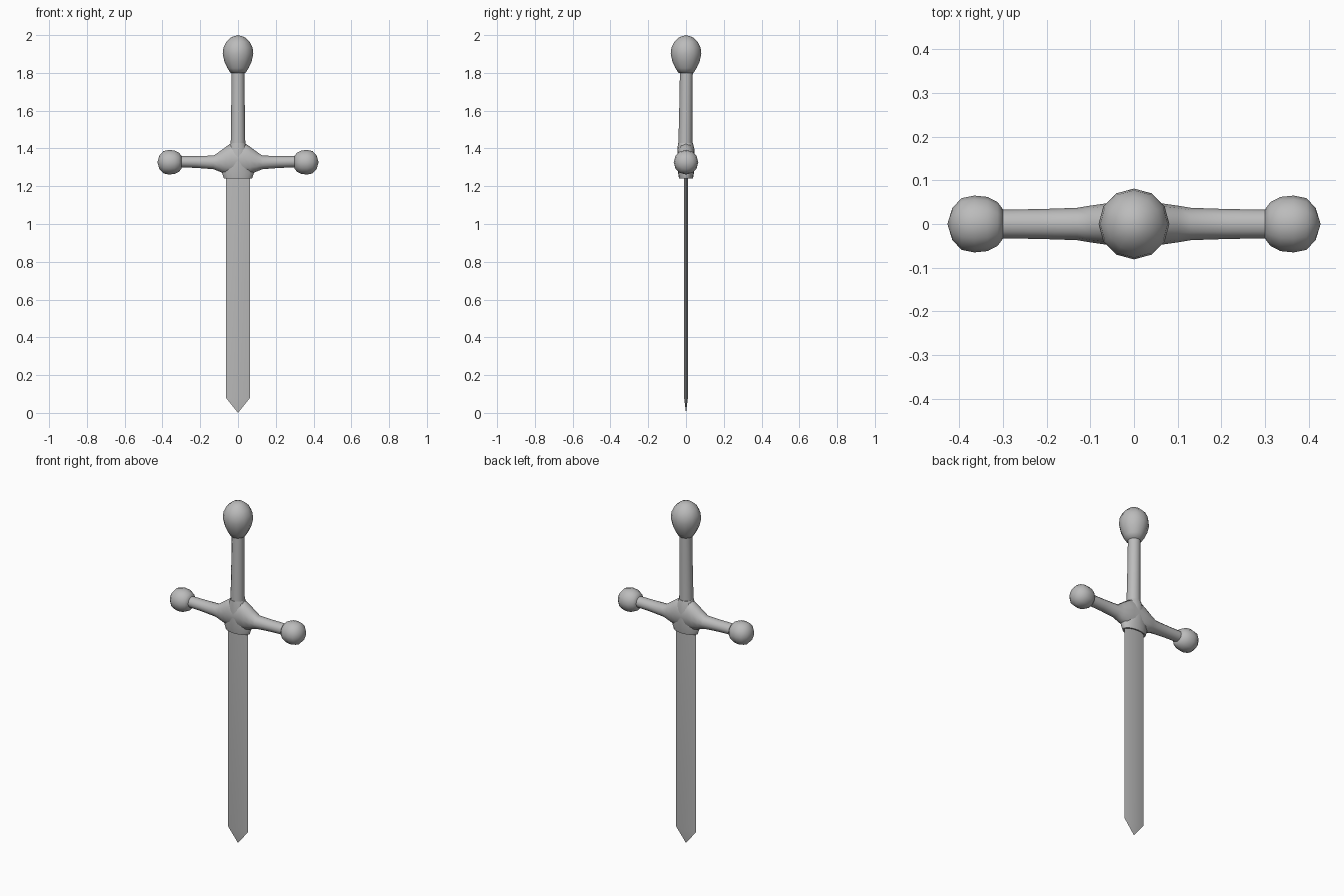
import bpy, bmesh, math

if "Cube" in bpy.data.objects:
    bpy.data.objects.remove(bpy.data.objects["Cube"])

steel = bpy.data.materials.new("grey steel")
steel.diffuse_color = (0.5, 0.5, 0.5, 1)
steel.use_nodes = True
steel.node_tree.nodes["Principled BSDF"].inputs["Base Color"].default_value = steel.diffuse_color


def loft(name, rings, axis="z", sides=12, angle=50, cap_start=True):
    """Rings are (position, centre_a, centre_b, radius_a, radius_b) along an axis.
    axis z: a=x, b=y.  axis x: a=y, b=z.  Zero radius gives a point."""
    bm = bmesh.new()
    loops = []
    for p, ca, cb, ra, rb in rings:
        loop = []
        n = 1 if ra == 0 else sides
        for i in range(n):
            t = 2 * math.pi * i / sides
            a, b = ca + ra * math.cos(t), cb + rb * math.sin(t)
            loop.append(bm.verts.new((a, b, p) if axis == "z" else (p, a, b)))
        loops.append(loop)
    for lo, hi in zip(loops, loops[1:]):
        for i in range(sides):
            j = (i + 1) % sides
            if len(lo) == 1:
                bm.faces.new((lo[0], hi[j], hi[i]))
            elif len(hi) == 1:
                bm.faces.new((lo[i], lo[j], hi[0]))
            else:
                bm.faces.new((lo[i], lo[j], hi[j], hi[i]))
    for loop in ([loops[0]] if cap_start else []) + [loops[-1]]:
        if len(loop) > 2:
            bm.faces.new(loop)
    bmesh.ops.recalc_face_normals(bm, faces=bm.faces)
    mesh = bpy.data.meshes.new(name)
    bm.to_mesh(mesh)
    bm.free()
    mesh.materials.append(steel)
    ob = bpy.data.objects.new(name, mesh)
    bpy.context.collection.objects.link(ob)
    bpy.ops.object.select_all(action="DESELECT")
    ob.select_set(True)
    bpy.context.view_layer.objects.active = ob
    bpy.ops.object.shade_smooth_by_angle(angle=math.radians(angle))
    return ob


# Blade: thin diamond section with a central ridge and a short point
loft("blade", [(0.0, 0, 0, 0, 0), (0.08, 0, 0, 0.064, 0.010),
               (1.30, 0, 0, 0.064, 0.010)], sides=4)

# Collar: oval socket around the blade, hollow below, narrowing to the grip
loft("collar", [(1.275, 0, 0, 0.064, 0.028), (1.24, 0, 0, 0.066, 0.029),
                (1.24, 0, 0, 0.074, 0.037), (1.27, 0, 0, 0.084, 0.042),
                (1.33, 0, 0, 0.072, 0.047), (1.39, 0, 0, 0.055, 0.046),
                (1.43, 0, -0.003, 0.038, 0.039)], sides=16)

# Crossguard arms: swelling toward the centre
half = [(0.31, 0.033, 1.30, 1.36), (0.22, 0.034, 1.297, 1.36),
        (0.13, 0.037, 1.29, 1.362), (0.10, 0.042, 1.278, 1.382),
        (0.065, 0.047, 1.265, 1.408), (0.035, 0.048, 1.26, 1.428)]
xs = [(-x, y, lo, hi) for x, y, lo, hi in half] + half[::-1]
loft("crossguard", [(x, 0, (lo + hi) / 2, y, (hi - lo) / 2)
                    for x, y, lo, hi in xs], axis="x")

# Ball ends on the crossguard
ball = [(0.300, 0.034), (0.312, 0.050), (0.335, 0.062), (0.365, 0.065),
        (0.395, 0.059), (0.416, 0.036), (0.427, 0)]
for side, word in ((-1, "left"), (1, "right")):
    loft(word + "_guard_ball", [(side * x, 0, 1.327, r, r) for x, r in ball],
         axis="x", angle=60)

# Grip: slightly leaning round handle
loft("grip", [(1.40, 0, -0.004, 0.039, 0.037), (1.60, 0, -0.001, 0.036, 0.035),
              (1.82, 0, 0.002, 0.034, 0.034)])

# Pommel: egg shape, wider near the top
egg = [(1.80, 0.040), (1.825, 0.056), (1.86, 0.072), (1.90, 0.081),
       (1.935, 0.077), (1.965, 0.062), (1.99, 0.034), (2.0, 0)]
loft("pommel", [(z, 0, 0, r, r) for z, r in egg], angle=60)
